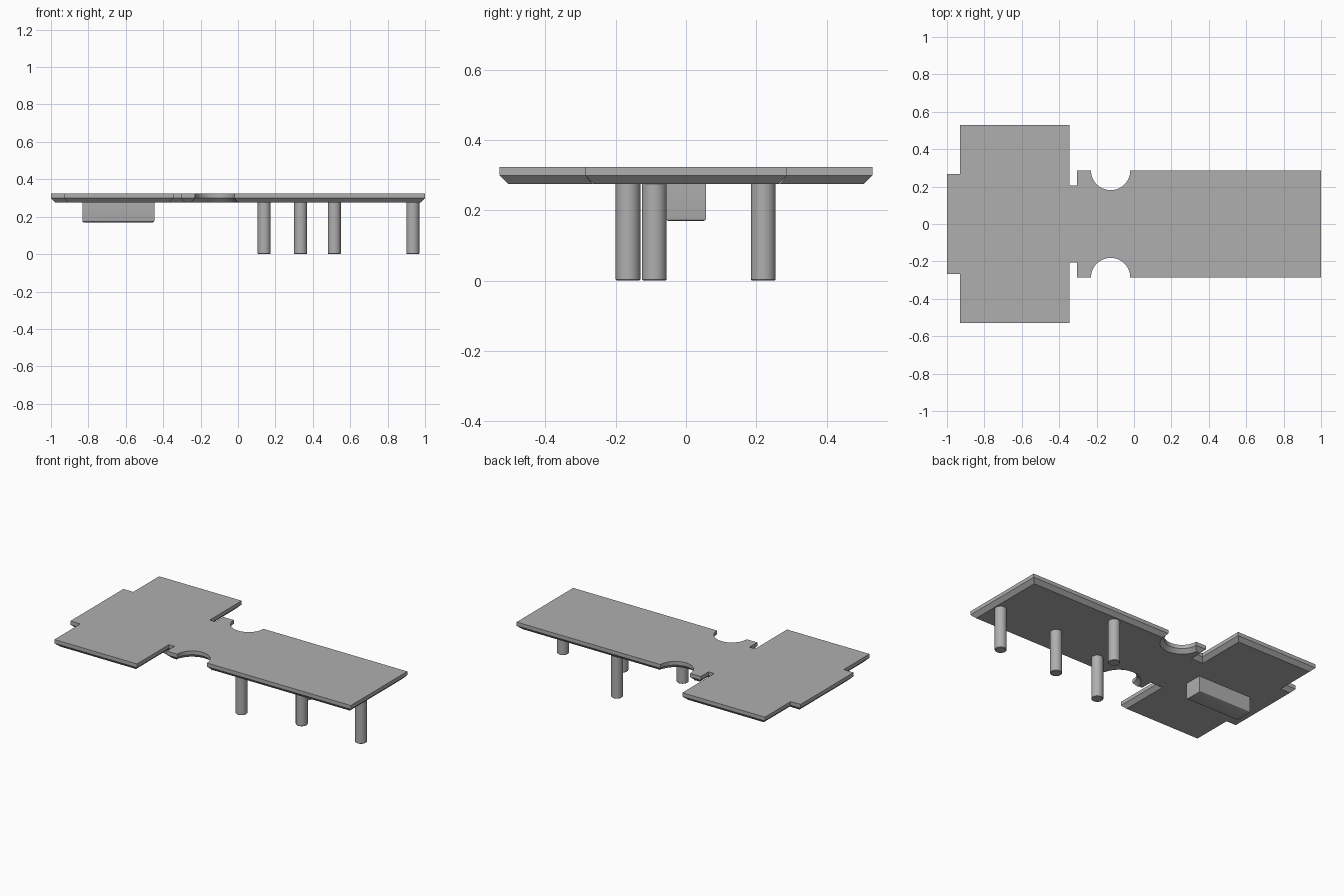
import bpy, bmesh, math
from mathutils import Vector

cube = bpy.data.objects.get("Cube")
if cube:
    bpy.data.objects.remove(cube, do_unlink=True)

BOTTOM, LEDGE, TOP = 0.275, 0.299, 0.323
CHAMFER = 0.024

grey = bpy.data.materials.new("mid grey")
grey.use_nodes = True
colour = (0.43, 0.43, 0.43, 1)
grey.diffuse_color = colour
grey.node_tree.nodes["Principled BSDF"].inputs["Base Color"].default_value = colour


def finish(bm, name):
    bmesh.ops.recalc_face_normals(bm, faces=bm.faces)
    mesh = bpy.data.meshes.new(name)
    bm.to_mesh(mesh)
    bm.free()
    mesh.materials.append(grey)
    obj = bpy.data.objects.new(name, mesh)
    bpy.context.collection.objects.link(obj)
    bpy.ops.object.select_all(action='DESELECT')
    obj.select_set(True)
    bpy.context.view_layer.objects.active = obj
    bpy.ops.object.shade_smooth_by_angle(angle=math.radians(30))
    return obj


def inset(points, distance):
    """Mitred inward offset of a counter-clockwise outline."""
    result = []
    for i, p in enumerate(points):
        a = (p - points[i - 1]).normalized()
        b = (points[(i + 1) % len(points)] - p).normalized()
        na, nb = Vector((-a.y, a.x)), Vector((-b.y, b.x))
        result.append(p + (na + nb) * distance / (1 + na.dot(nb)))
    return result


# Plate outline: one half from the wide end to the long end, then mirrored
half = [(-1, 0.268), (-0.93, 0.268), (-0.93, 0.53), (-0.345, 0.53),
        (-0.345, 0.207), (-0.305, 0.207), (-0.305, 0.286)]
steps = 24
for i in range(steps + 1):
    t = math.pi * (1 + i / steps)
    half.append((-0.125 + 0.105 * math.cos(t), 0.286 + 0.105 * math.sin(t)))
half.append((1, 0.286))
outline = [Vector((x, -y)) for x, y in half] + [Vector(p) for p in reversed(half)]

# Plate: straight rim above, chamfer below
bm = bmesh.new()
rings = []
for ring, z in ((inset(outline, CHAMFER), BOTTOM), (outline, LEDGE), (outline, TOP)):
    rings.append([bm.verts.new((p.x, p.y, z)) for p in ring])
for low, high in zip(rings, rings[1:]):
    for i in range(len(low)):
        bm.faces.new((low[i - 1], low[i], high[i], high[i - 1]))
bm.faces.new(rings[0])
bm.faces.new(rings[-1])
finish(bm, "plate")


def bevel_foot(bm, width, segments):
    low = min(v.co.z for v in bm.verts)
    edges = [e for e in bm.edges if all(v.co.z < low + 0.001 for v in e.verts)]
    bmesh.ops.bevel(bm, geom=edges, offset=width, segments=segments,
                    profile=0.5, affect='EDGES')


# Round pegs under the long end
for i, (x, y) in enumerate([(0.14, -0.165), (0.335, 0.22), (0.515, -0.09), (0.935, -0.09)]):
    bm = bmesh.new()
    bmesh.ops.create_cone(bm, cap_ends=True, segments=32, radius1=0.035,
                          radius2=0.035, depth=BOTTOM)
    bmesh.ops.translate(bm, verts=bm.verts, vec=(x, y, BOTTOM / 2))
    bevel_foot(bm, 0.003, 1)
    finish(bm, f"peg_{i + 1}")

# Block under the wide end
bm = bmesh.new()
bmesh.ops.create_cube(bm, size=1)
bmesh.ops.scale(bm, verts=bm.verts, vec=(0.385, 0.114, BOTTOM - 0.17))
bmesh.ops.translate(bm, verts=bm.verts, vec=(-0.64, 0, (BOTTOM + 0.17) / 2))
bevel_foot(bm, 0.007, 3)
finish(bm, "under_block")
